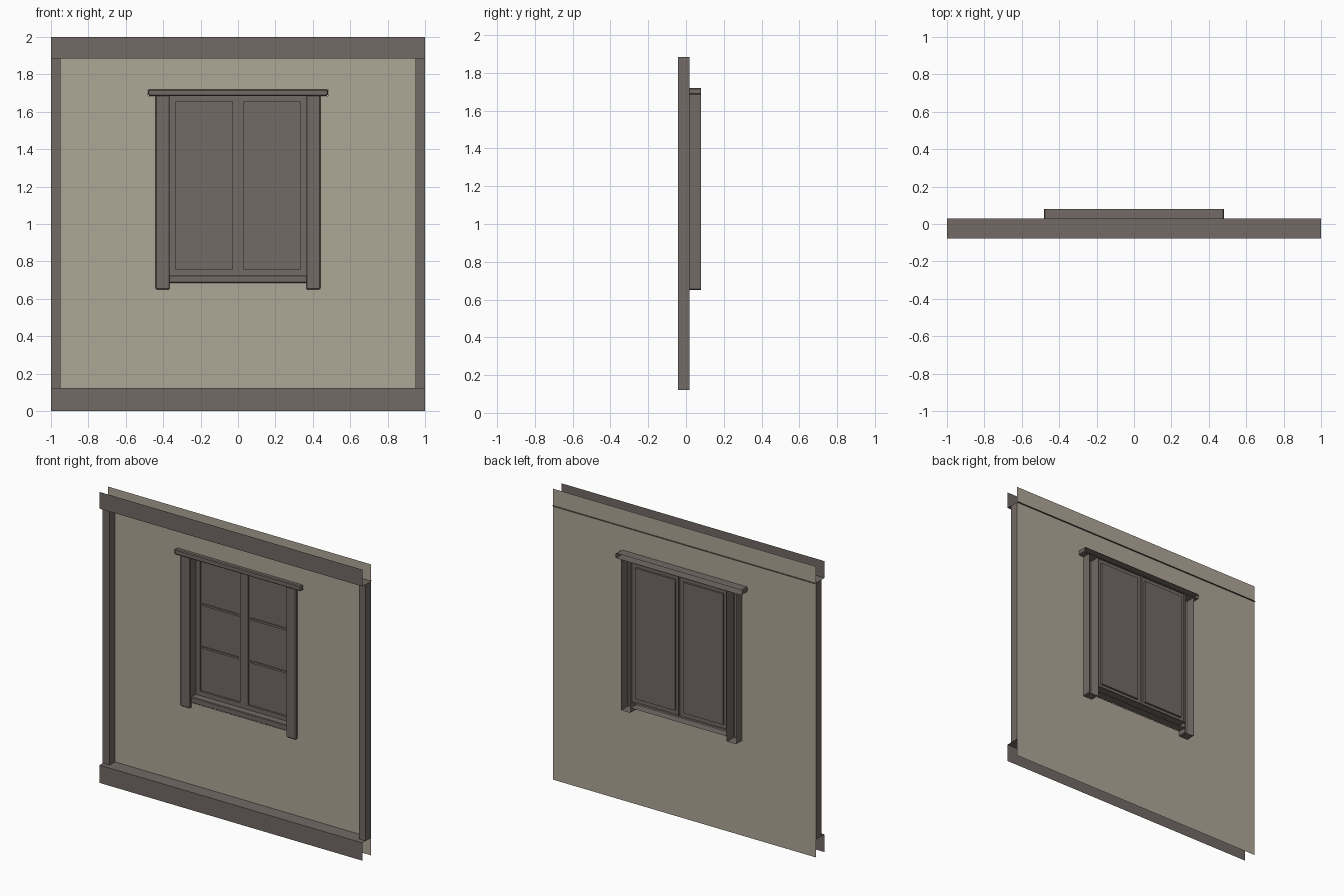
import bpy, bmesh
from mathutils import Vector

if "Cube" in bpy.data.objects:
    bpy.data.objects.remove(bpy.data.objects["Cube"])


def material(name, rgb):
    m = bpy.data.materials.new(name)
    m.diffuse_color = (*rgb, 1)
    m.use_nodes = True
    m.node_tree.nodes["Principled BSDF"].inputs["Base Color"].default_value = m.diffuse_color
    return m


PLASTER = material("warm plaster", (0.43, 0.385, 0.31))
TIMBER = material("dark timber", (0.168, 0.143, 0.13))
DIRS = {"-x": (-1, 0, 0), "+x": (1, 0, 0), "-y": (0, -1, 0),
        "+y": (0, 1, 0), "-z": (0, 0, -1), "+z": (0, 0, 1)}
WALL_Y, BACK_Y = 0.018, 0.079


def finish(bm, name, mat):
    me = bpy.data.meshes.new(name)
    bm.to_mesh(me)
    bm.free()
    me.materials.append(mat)
    ob = bpy.data.objects.new(name, me)
    bpy.context.collection.objects.link(ob)
    return ob


def shell(xs, ys, zs, keep):
    """Box made only of the sides listed in keep."""
    bm = bmesh.new()
    bmesh.ops.create_cube(bm, size=1)
    bm.normal_update()
    wanted = [Vector(DIRS[k]) for k in keep.split()]
    drop = [f for f in bm.faces if all(f.normal.dot(d) < 0.9 for d in wanted)]
    bmesh.ops.delete(bm, geom=drop, context="FACES")
    for v in bm.verts:
        v.co = Vector([lo + (c + 0.5) * (hi - lo)
                       for c, (lo, hi) in zip(v.co, (xs, ys, zs))])
    bm.normal_update()
    return bm


def part(name, xs, ys, zs, keep, bevel=0):
    bm = shell(xs, ys, zs, keep)
    if bevel:
        edges = [e for e in bm.edges if not e.is_boundary]
        bmesh.ops.bevel(bm, geom=edges, offset=bevel, segments=1, affect="EDGES")
    return finish(bm, name, TIMBER)


# Thin wall sheet, with an opening following the window outline
XS = [-1, -0.48, -0.44, -0.365, 0.365, 0.44, 0.48, 1]
ZS = [0, 0.65, 0.685, 1.685, 1.72, 2]


def is_open(x, z):
    x = abs(x)
    return ((x < 0.44 and 0.685 < z < 1.685) or (x < 0.48 and 1.685 < z < 1.72)
            or (0.365 < x < 0.44 and 0.65 < z < 0.685))


bm = bmesh.new()
grid = [[bm.verts.new((x, WALL_Y, z)) for z in ZS] for x in XS]
for i in range(len(XS) - 1):
    for j in range(len(ZS) - 1):
        if not is_open((XS[i] + XS[i + 1]) / 2, (ZS[j] + ZS[j + 1]) / 2):
            bm.faces.new((grid[i][j], grid[i + 1][j],
                          grid[i + 1][j + 1], grid[i][j + 1]))
bmesh.ops.delete(bm, geom=[v for v in bm.verts if not v.link_faces], context="VERTS")
finish(bm, "wall_panel", PLASTER)

# Horizontal beams: front plus one ledge each
part("top_beam", (-1, 1), (-0.077, 0.029), (1.885, 2), "-y -z")
part("bottom_beam", (-1, 1), (-0.077, WALL_Y), (0, 0.122), "-y +z")


def mirrored(a, b, s):
    return tuple(sorted((a * s, b * s)))


for s, side in ((-1, "left"), (1, "right")):
    # Corner post of the wall
    part(side + "_corner_post", mirrored(0.948, 1, s), (-0.042, WALL_Y),
         (0.122, 1.885), "-y -x +x")
    # Window jamb, hollow at the back
    part(side + "_window_jamb", mirrored(0.365, 0.44, s), (0.0, BACK_Y),
         (0.65, 1.685), "-y -x +x -z", 0.005)
    # Sash: front ring around a recessed pane
    bm = shell(mirrored(0.0, 0.365, s), (0.064, BACK_Y), (0.725, 1.685),
               "-y -x +x -z +z")
    front = [f for f in bm.faces if f.normal.y < -0.9]
    bmesh.ops.inset_region(bm, faces=front, thickness=0.043)
    pane = bmesh.ops.extrude_face_region(bm, geom=front)["geom"]
    bmesh.ops.delete(bm, geom=front, context="FACES_ONLY")
    for v in pane:
        if isinstance(v, bmesh.types.BMVert):
            v.co.y = 0.077
    bmesh.ops.recalc_face_normals(bm, faces=bm.faces[:])
    if sum(f.normal.y * f.calc_area() for f in bm.faces) > 0:
        bmesh.ops.reverse_faces(bm, faces=bm.faces[:])
    finish(bm, side + "_sash", TIMBER)
    # Glazing bars
    for n, z in enumerate((1.055, 1.35)):
        part(f"{side}_glazing_bar_{n + 1}", mirrored(0.043, 0.322, s),
             (0.069, 0.077), (z - 0.007, z + 0.007), "-y -z +z")

# Lintel and sill
part("window_lintel", (-0.48, 0.48), (-0.008, BACK_Y), (1.685, 1.72),
     "-y -x +x -z +z", 0.005)
part("window_sill", (-0.365, 0.365), (0.015, BACK_Y), (0.685, 0.725),
     "-y -z +z", 0.004)
